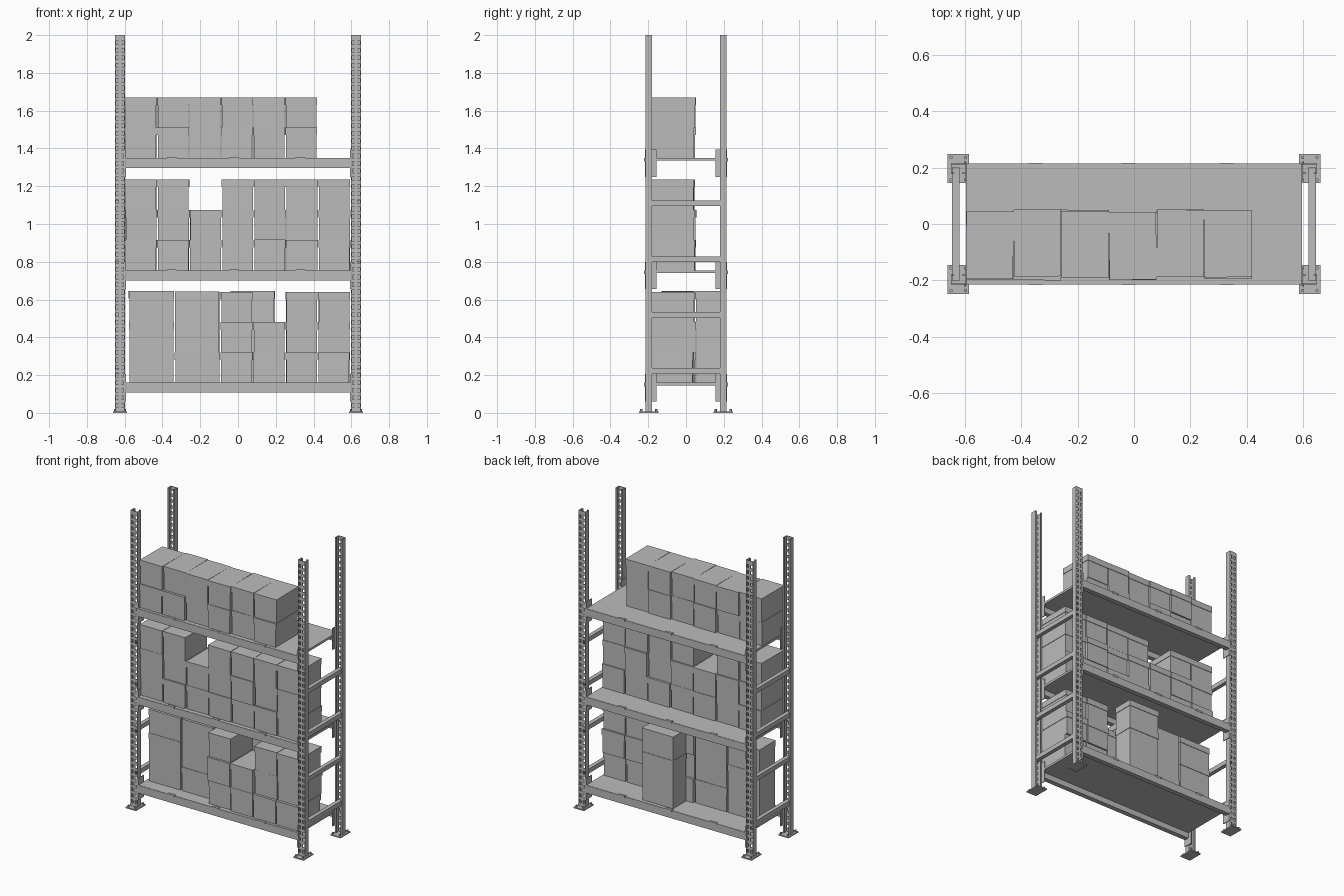
import bpy, bmesh, math, random
from mathutils import Matrix, Vector

random.seed(4)
default = bpy.data.objects.get("Cube")
if default:
    bpy.data.objects.remove(default, do_unlink=True)

# Single grey material
GREY = (0.5, 0.5, 0.5, 1)
grey = bpy.data.materials.new("plain_grey")
grey.use_nodes = True
grey.diffuse_color = GREY
grey.node_tree.nodes["Principled BSDF"].inputs["Base Color"].default_value = GREY


def make_mesh(bm, name):
    mesh = bpy.data.meshes.new(name)
    bm.to_mesh(mesh)
    bm.free()
    mesh.materials.append(grey)
    return mesh


def link(mesh, name):
    ob = bpy.data.objects.new(name, mesh)
    bpy.context.collection.objects.link(ob)
    return ob


def add_box(bm, x, y, z, turn=0):
    """Add a block spanning the (low, high) ranges, turned about its own z axis."""
    size = Vector((x[1] - x[0], y[1] - y[0], z[1] - z[0]))
    mid = Vector((x[0] + x[1], y[0] + y[1], z[0] + z[1])) / 2
    mat = Matrix.Translation(mid) @ Matrix.Rotation(turn, 4, "Z") @ Matrix.Diagonal(size).to_4x4()
    bmesh.ops.create_cube(bm, size=1, matrix=mat)


def box(name, x, y, z):
    bm = bmesh.new()
    add_box(bm, x, y, z)
    link(make_mesh(bm, name), name)


def span(side, a, b):
    return tuple(sorted((side * a, side * b)))


POST_X, POST_Y = 0.625, 0.215
SIDES = (("left", 1), ("right", -1))
ENDS = (("front", -1), ("back", 1))

# Slotted channel post: folded sheet profile with two columns of holes in the web
half, deep, lip = 0.025, 0.034, 0.014
web = [-half, -0.021, -0.008, 0.008, 0.021, half]
profile = [(-lip, deep), (-half, deep)] + [(x, 0.002) for x in web] + [(half, deep), (lip, deep)]
hole_columns = (3, 5)
levels = [0.008]
pitch, slot = 0.04, 0.02
for i in range(49):
    levels += [0.03 + i * pitch, 0.03 + i * pitch + slot]
levels.append(2)

bm = bmesh.new()
rows = [[bm.verts.new((x, y, z)) for x, y in profile] for z in levels]
for r in range(len(rows) - 1):
    for c in range(len(profile) - 1):
        if r % 2 and c in hole_columns:
            continue
        bm.faces.new((rows[r][c], rows[r][c + 1], rows[r + 1][c + 1], rows[r + 1][c]))
post_mesh = make_mesh(bm, "slotted_post")

# Foot plate with four bolts
bm = bmesh.new()
add_box(bm, (-0.038, 0.038), (-0.034, 0.07), (0, 0.008))
for bx in (-0.026, 0.026):
    for by in (-0.022, 0.058):
        bmesh.ops.create_cone(bm, cap_ends=True, segments=6, radius1=0.006, radius2=0.006,
                              depth=0.012, matrix=Matrix.Translation((bx, by, 0.014)))
foot_mesh = make_mesh(bm, "foot_plate")

for end, ey in ENDS:
    for side, sx in SIDES:
        post = link(post_mesh, f"{end}_{side}_post")
        foot = link(foot_mesh, f"{end}_{side}_foot")
        for ob in (post, foot):
            ob.location = (sx * POST_X, ey * POST_Y, 0)
            ob.rotation_euler.z = math.pi if ey > 0 else 0
        sheet = post.modifiers.new("thickness", "SOLIDIFY")
        sheet.thickness = 0.004
        sheet.offset = 0

# Side rails joining front and back posts
for side, sx in SIDES:
    for i in range(4):
        z = 0.207 + i * 0.296
        box(f"{side}_rail_{i + 1}", span(sx, 0.62, 0.647), (-0.2, 0.2), (z, z + 0.03))

# Shelves: deck, beams, clips and end connectors
SHELVES = {"lower": 0.16, "middle": 0.755, "upper": 1.35}
for name, top in SHELVES.items():
    box(f"{name}_deck", (-0.597, 0.597), (-0.212, 0.212), (top - 0.015, top))
    for end, ey in ENDS:
        box(f"{name}_{end}_beam", (-0.6, 0.6), span(ey, 0.182, 0.215), (top - 0.053, top - 0.001))
        for i, x in enumerate((-0.35, -0.02, 0.33)):
            box(f"{name}_{end}_clip_{i + 1}", (x - 0.025, x + 0.025), span(ey, 0.2, 0.217),
                (top - 0.008, top + 0.004))
        for side, sx in SIDES:
            bm = bmesh.new()
            z = (top - 0.1, top + 0.045)
            add_box(bm, span(sx, 0.594, 0.599), span(ey, 0.155, 0.214), z)
            add_box(bm, span(sx, 0.594, 0.605), span(ey, 0.215, 0.218), z)
            add_box(bm, span(sx, 0.599, 0.604), span(ey, 0.215, 0.222), (top - 0.02, top))
            connector = f"{name}_{end}_{side}_connector"
            link(make_mesh(bm, connector), connector)


# Cartons: a body with an overlapping lid, each slightly askew
def carton(name, x, y, z, lid=0.04):
    turn = random.uniform(-0.012, 0.012)
    rim = 0.003
    bm = bmesh.new()
    add_box(bm, (x[0] + rim, x[1] - rim), y, (z[0], z[1] - 0.002), turn)
    if lid:
        add_box(bm, x, (y[0] - rim, y[1] + rim), (z[1] - lid, z[1]), turn)
    link(make_mesh(bm, name), name)


HEIGHT, WIDTH = 0.16, 0.168


def stack(name, x, base, count):
    for i in range(count):
        shift = random.uniform(-0.008, 0.008)
        carton(f"{name}_carton_{i + 1}", (x, x + WIDTH),
               (-0.19 + shift, 0.043 + shift), (base + i * HEIGHT, base + (i + 1) * HEIGHT))


for i in range(6):
    stack(f"upper_{i + 1}", -0.597 + i * 0.1695, SHELVES["upper"], 2)
for i in range(7):
    stack(f"middle_{i + 1}", -0.597 + i * 0.1705, SHELVES["middle"], 2 if i == 2 else 3)
for i, count in enumerate((3, 2, 3, 3)):
    stack(f"lower_{i + 1}", -0.091 + i * 0.1715, SHELVES["lower"], count)

# Wide cartons on the lower shelf
front_y, back_y = (-0.125, 0.04), (0.055, 0.19)
low, tall = 0.16, 0.485
for name, x, y in (("wide", (-0.578, -0.34), front_y), ("rear", (-0.04, 0.195), back_y)):
    carton(f"{name}_tall_carton", x, y, (low, tall))
    carton(f"{name}_top_carton", x, y, (tall, 0.645))
carton("inner_low_carton", (-0.335, -0.096), front_y, (low, low + HEIGHT))
carton("inner_tall_carton", (-0.335, -0.096), front_y, (low + HEIGHT, 0.645), lid=0)
